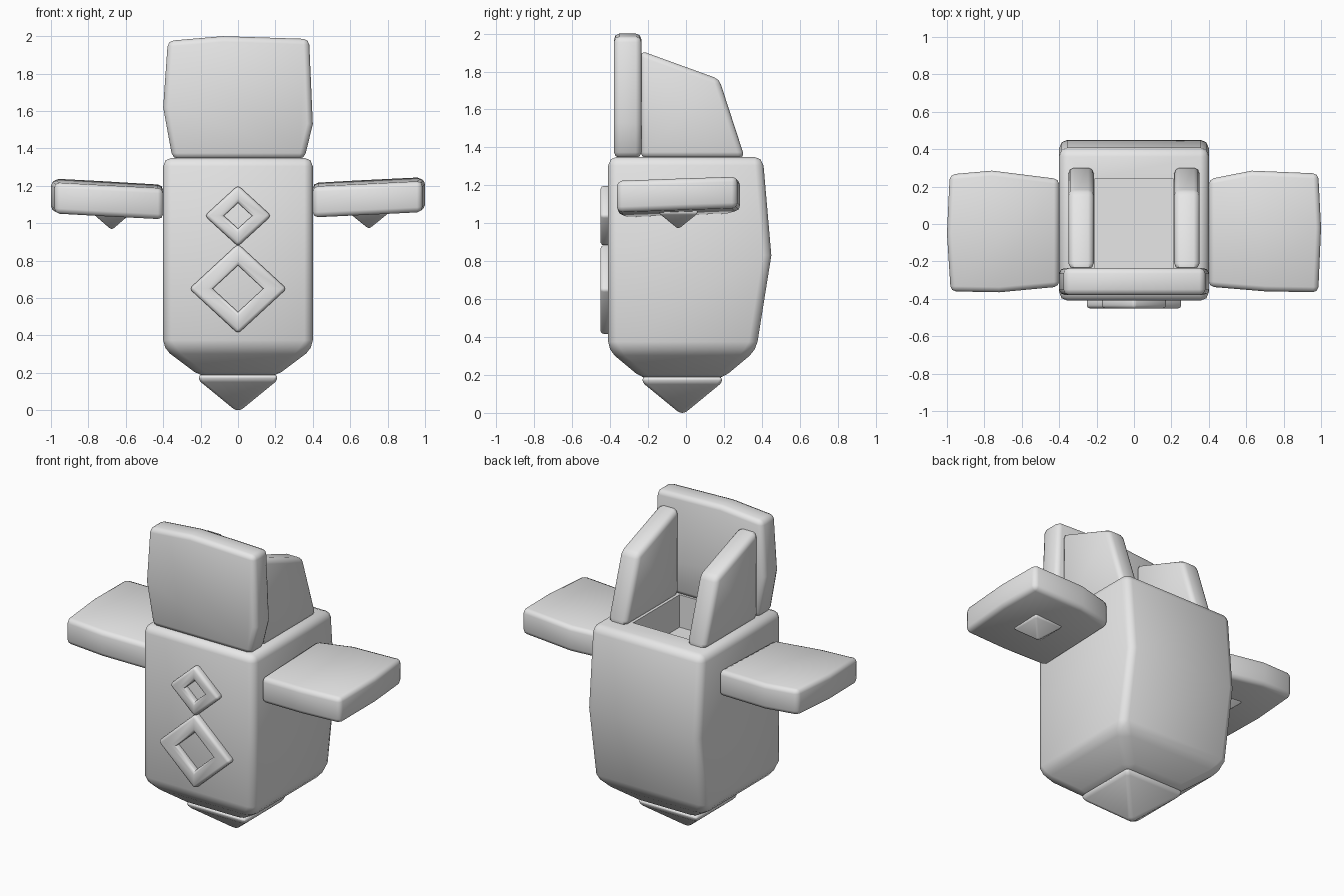
import bpy, bmesh

cube = bpy.data.objects.get("Cube")
if cube:
    bpy.data.objects.remove(cube, do_unlink=True)

grey = bpy.data.materials.new("plain grey")
grey.use_nodes = True
grey.diffuse_color = (0.8, 0.8, 0.8, 1)
grey.node_tree.nodes["Principled BSDF"].inputs["Base Color"].default_value = (0.8, 0.8, 0.8, 1)


def loft(name, rings, bevel, closed=False, keep_edge=None):
    """Skin a stack of equal rings, round the convex edges and smooth the result."""
    bm = bmesh.new()
    loops = [[bm.verts.new(p) for p in ring] for ring in rings]
    count = len(loops[0])
    pairs = list(zip(loops, loops[1:]))
    if closed:
        pairs.append((loops[-1], loops[0]))
    else:
        bm.faces.new(loops[0])
        bm.faces.new(loops[-1])
    for a, b in pairs:
        for i in range(count):
            j = (i + 1) % count
            bm.faces.new((a[i], a[j], b[j], b[i]))
    bmesh.ops.recalc_face_normals(bm, faces=bm.faces[:])
    edges = [e for e in bm.edges if e.calc_face_angle_signed(0) > 0.35
             and not (keep_edge and keep_edge(e))]
    bmesh.ops.bevel(bm, geom=edges, offset=bevel, segments=2, profile=0.5,
                    affect='EDGES', clamp_overlap=True)
    for f in bm.faces:
        f.smooth = True
    for e in bm.edges:
        e.smooth = e.calc_face_angle(0) < 0.9
    mesh = bpy.data.meshes.new(name)
    bm.to_mesh(mesh)
    bm.free()
    mesh.materials.append(grey)
    obj = bpy.data.objects.new(name, mesh)
    bpy.context.collection.objects.link(obj)
    return obj


def rect(x, y0, y1, z, cx=0):
    return [(cx - x, y0, z), (cx + x, y0, z), (cx + x, y1, z), (cx - x, y1, z)]


def pyramid(name, cx, cy, half, tip, shoulder, top, bevel):
    rings = [rect(w, cy - w, cy + w, z, cx)
             for w, z in ((half * 0.07, tip), (half, shoulder), (half, top))]
    return loft(name, rings, bevel)


# Hollow body with a tapered base and a gently bulging back
loft("body", [
    rect(0.20, -0.23, 0.19, 0.18),
    rect(0.40, -0.41, 0.37, 0.33),
    rect(0.40, -0.41, 0.45, 0.83),
    rect(0.40, -0.41, 0.405, 1.35),
    rect(0.21, -0.235, 0.24, 1.35),
    rect(0.21, -0.235, 0.24, 1.14),
], 0.045, keep_edge=lambda e: all(abs(v.co.x) < 0.3 and v.co.z > 1 for v in e.verts))

# Pointed foot
pyramid("bottom_tip", 0, -0.02, 0.21, 0.0, 0.16, 0.19, 0.015)

# Tall front panel with an uneven outline
outline = [(-0.35, 1.345), (-0.40, 1.62), (-0.375, 1.975), (-0.08, 2.0),
           (0.38, 1.985), (0.40, 1.53), (0.355, 1.345)]
loft("front_panel", [[(x, y, z) for x, z in outline] for y in (-0.38, -0.235)], 0.03)

# Sloping side panels
side = [(-0.24, 1.345), (-0.24, 1.91), (0.175, 1.76), (0.31, 1.345)]
for label, s in (("left", 1), ("right", -1)):
    loft(label + "_side_panel",
         [[(s * x, y, z) for y, z in side] for x in (0.215, 0.35)], 0.03)

# Diamond frames on the front
for name, z, w, h, iw in (("small_diamond", 1.04, 0.178, 0.163, 0.075),
                          ("large_diamond", 0.65, 0.26, 0.24, 0.135)):
    def diamond(k, y):
        return [(-w * k, y, z), (0, y, z - h * k), (w * k, y, z), (0, y, z + h * k)]
    k = iw / w
    loft(name, [diamond(1, -0.39), diamond(1, -0.452),
                diamond(k, -0.452), diamond(k, -0.39)], 0.018, closed=True)

# Tilted wings, each with a small spike below
wings = {
    "left": (1, 1.125, 0.05, 0.7, 0.975,
             [(0.40, -0.335), (0.40, 0.24), (0.63, 0.285), (0.985, 0.27),
              (1.0, -0.02), (0.985, -0.365), (0.70, -0.36)]),
    "right": (-1, 1.115, 0.055, 0.675, 0.97,
              [(0.40, -0.335), (0.40, 0.24), (0.76, 0.285), (0.985, 0.265),
               (1.0, -0.05), (0.98, -0.36), (0.72, -0.365)]),
}
for label, (s, base, rise, spike_x, tip, plan) in wings.items():
    loft(label + "_wing",
         [[(s * x, y, base + rise * (x - 0.4) + 0.035 * y + dz) for x, y in plan]
          for dz in (-0.083, 0.083)], 0.028)
    pyramid(label + "_wing_spike", s * spike_x, -0.04, 0.1, tip, 1.05, 1.08, 0.008)
